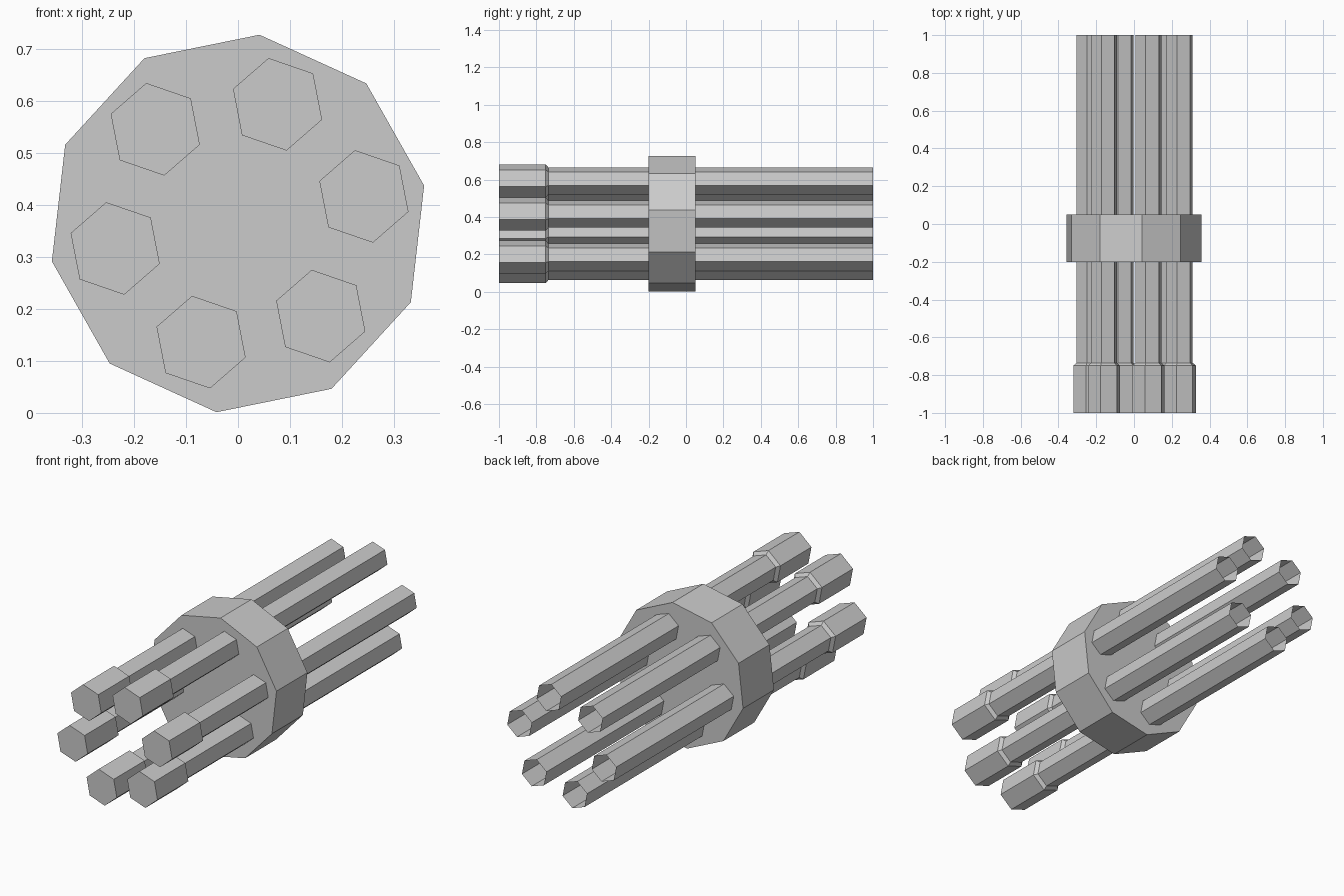
import bpy, bmesh
from math import cos, sin, radians, pi

if "Cube" in bpy.data.objects:
    bpy.data.objects.remove(bpy.data.objects["Cube"])


def prism(name, centre, sides, phase, profile, close_back=True):
    """Loft a polygon along y through (y, radius) pairs; the front is capped."""
    bm = bmesh.new()
    rings = []
    for y, r in profile:
        rings.append([bm.verts.new((centre[0] + r * cos(phase + 2 * pi * i / sides), y,
                                    centre[1] + r * sin(phase + 2 * pi * i / sides)))
                      for i in range(sides)])
    for a, b in zip(rings, rings[1:]):
        for i in range(sides):
            j = (i + 1) % sides
            bm.faces.new((a[i], b[i], b[j], a[j]))
    bm.faces.new(rings[0])
    if close_back:
        bm.faces.new(rings[-1][::-1])
    mesh = bpy.data.meshes.new(name)
    bm.to_mesh(mesh)
    bm.free()
    obj = bpy.data.objects.new(name, mesh)
    bpy.context.collection.objects.link(obj)
    return obj


# Ten-sided hub
prism("hub", (0, 0.364), 10, radians(11.5), [(-0.2, 0.365), (0.05, 0.365)])

# Six hexagonal tubes: thick closed head, short chamfer, slim shaft open at the back
centres = [(0.242, 0.416), (0.076, 0.593), (-0.159, 0.545),
           (-0.236, 0.316), (-0.071, 0.136), (0.159, 0.186)]
for n, c in enumerate(centres, 1):
    prism(f"tube_{n}", c, 6, radians(41),
          [(-1, 0.0905), (-0.75, 0.0905), (-0.735, 0.073), (1, 0.073)],
          close_back=False)
